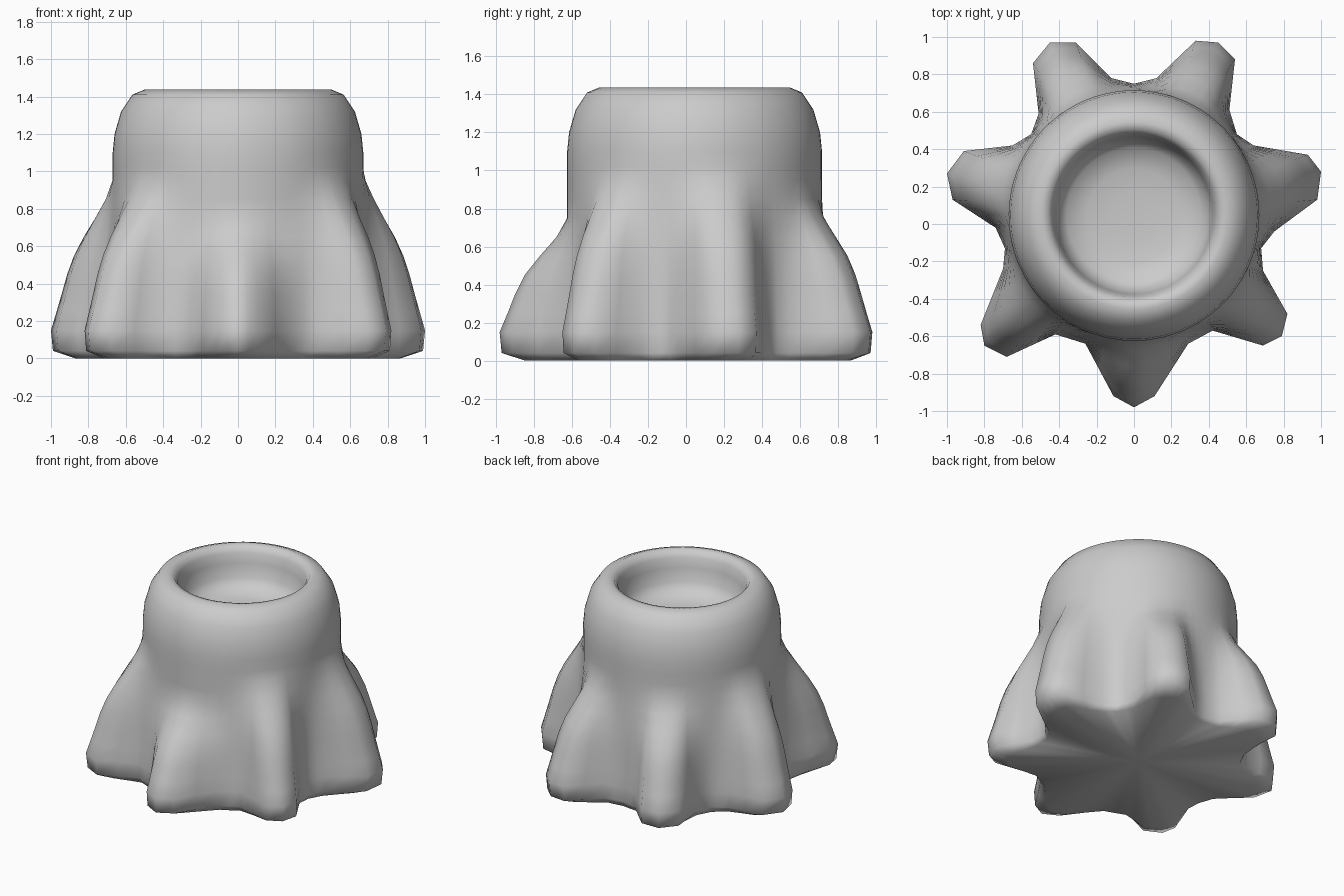
import bpy, bmesh
from mathutils import Vector

if "Cube" in bpy.data.objects:
    bpy.data.objects.remove(bpy.data.objects["Cube"])

CENTER = Vector((0.0, 0.045))
BODY_R = 0.67

# Each root: height where it merges into the trunk, then its ground outline (counter-clockwise)
ROOTS = [
    (0.74, [(-.26, -.64), (-.11, -.92), (0, -.98), (.11, -.92), (.29, -.64)]),
    (0.98, [(.42, -.57), (.69, -.65), (.79, -.60), (.82, -.48), (.69, -.25)]),
    (1.00, [(.68, -.13), (.75, -.04), (.98, .13), (1, .28), (.93, .37), (.64, .42)]),
    (0.86, [(.55, .48), (.51, .61), (.54, .88), (.45, .97), (.33, .98), (.12, .78)]),
    (0.86, [(0, .75), (-.12, .78), (-.31, .97), (-.45, .97), (-.54, .86), (-.51, .59)]),
    (0.96, [(-.55, .48), (-.65, .42), (-.91, .39), (-1, .27), (-.97, .13), (-.74, -.02)]),
    (0.96, [(-.69, -.13), (-.70, -.24), (-.82, -.54), (-.80, -.65), (-.68, -.71), (-.42, -.59)]),
]
# How far the roots stick out over their height (0 = ground, 1 = merged)
FLARE = [(0, 1), (.2, .86), (.4, .73), (.55, .59), (.75, .30), (.9, .08), (1, 0)]
# Upper trunk, rim and hollow: radius, height
TOP = [(.67, 1.1), (.66, 1.2), (.625, 1.32), (.565, 1.41), (.50, 1.437), (.46, 1.43),
       (.435, 1.39), (.42, 1.32), (.405, 1.22), (.36, 1.16), (.25, 1.13), (.12, 1.12)]


def flare(s):
    if s <= 0:
        return 1.0
    for (a, wa), (b, wb) in zip(FLARE, FLARE[1:]):
        if s <= b:
            return wa + (wb - wa) * (s - a) / (b - a)
    return 0.0


# Outline with midpoints, each carrying its root height
corners = [(Vector(p), h) for h, pts in ROOTS for p in pts]
outline = []
for i, (p, h) in enumerate(corners):
    q, k = corners[(i + 1) % len(corners)]
    outline += [(p, h), ((p + q) / 2, (h + k) / 2)]

bm = bmesh.new()
rings = []


def add_ring(place):
    rings.append([bm.verts.new(place(p, h)) for p, h in outline])


# Rooted lower trunk
def lower(z, factor=1.0):
    def place(p, h):
        w = flare((z - .15) / (h - .15)) * factor
        c = CENTER + (p - CENTER).normalized() * BODY_R
        q = c.lerp(p, w)
        return (q.x, q.y, z)
    return place


add_ring(lower(0, .62))
add_ring(lower(.04, .97))
for z in (.15, .25, .35, .45, .55, .65, .75, .85, .95, 1.02):
    add_ring(lower(z))


# Round upper trunk and hollow
def upper(r, z):
    def place(p, h):
        q = CENTER + (p - CENTER).normalized() * r
        return (q.x, q.y, z)
    return place


for r, z in TOP:
    add_ring(upper(r, z))

n = len(outline)
for a, b in zip(rings, rings[1:]):
    for i in range(n):
        j = (i + 1) % n
        bm.faces.new((a[i], a[j], b[j], b[i]))

# Close underside and hollow floor with fans
for ring, z, flip in ((rings[0], 0, True), (rings[-1], 1.12, False)):
    c = bm.verts.new((CENTER.x, CENTER.y, z))
    for i in range(n):
        a, b = ring[i], ring[(i + 1) % n]
        bm.faces.new((b, a, c) if flip else (a, b, c))

bmesh.ops.recalc_face_normals(bm, faces=bm.faces)
for f in bm.faces:
    f.smooth = True
mesh = bpy.data.meshes.new("hollow_stump")
bm.to_mesh(mesh)
bm.free()
stump = bpy.data.objects.new("hollow_stump", mesh)
bpy.context.collection.objects.link(stump)
